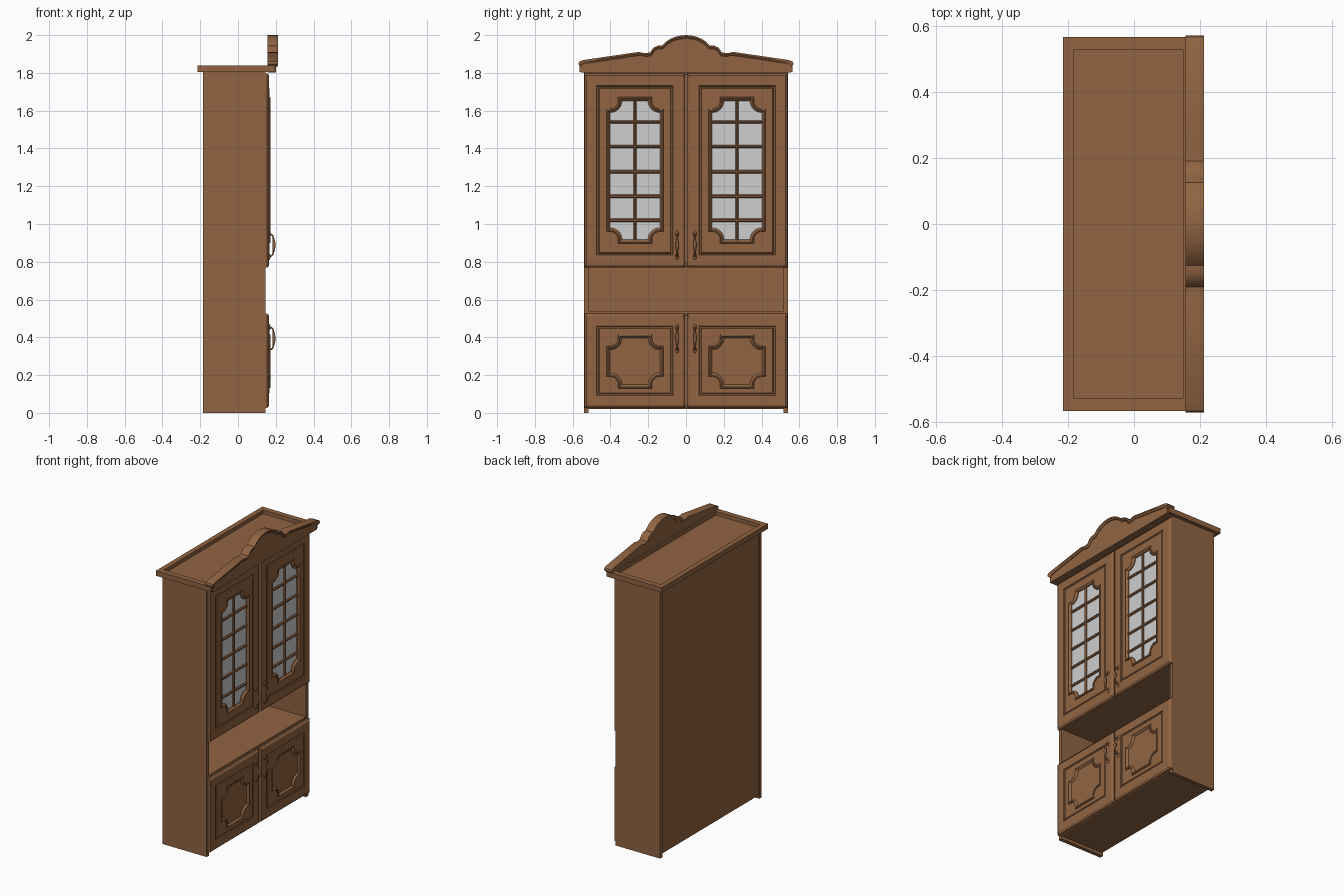
import bpy, bmesh, math

if "Cube" in bpy.data.objects:
    bpy.data.objects.remove(bpy.data.objects["Cube"])


def material(name, rgb):
    m = bpy.data.materials.new(name)
    m.diffuse_color = (*rgb, 1)
    m.use_nodes = True
    m.node_tree.nodes["Principled BSDF"].inputs["Base Color"].default_value = m.diffuse_color
    return m


WOOD = material("warm_brown_wood", (0.283, 0.127, 0.054))
GLASS = material("pale_grey_glass", (0.62, 0.62, 0.62))


def loft(name, loops, mat=WOOD, ring=False):
    """Skin equal-length closed loops; cap the ends, or join last to first."""
    bm = bmesh.new()
    rows = [[bm.verts.new(p) for p in loop] for loop in loops]
    n = len(rows[0])
    pairs = list(zip(rows, rows[1:])) + ([(rows[-1], rows[0])] if ring else [])
    for a, b in pairs:
        for i in range(n):
            j = (i + 1) % n
            bm.faces.new((a[i], a[j], b[j], b[i]))
    if not ring:
        bm.faces.new(rows[0])
        bm.faces.new(rows[-1])
    bmesh.ops.recalc_face_normals(bm, faces=bm.faces)
    me = bpy.data.meshes.new(name)
    bm.to_mesh(me)
    bm.free()
    me.materials.append(mat)
    ob = bpy.data.objects.new(name, me)
    bpy.context.collection.objects.link(ob)
    return ob


def rect_xy(x0, x1, y0, y1, z):
    return [(x0, y0, z), (x1, y0, z), (x1, y1, z), (x0, y1, z)]


def box(name, x0, x1, y0, y1, z0, z1, mat=WOOD):
    return loft(name, [rect_xy(x0, x1, y0, y1, z0), rect_xy(x0, x1, y0, y1, z1)], mat)


# Carcass panels
for side, s in (("left", -1), ("right", 1)):
    box(f"{side}_side_panel", -0.185, 0.145, *sorted((s * 0.515, s * 0.54)), 0, 1.81)
box("back_panel", -0.178, -0.168, -0.515, 0.515, 0.02, 1.81)
for name, z0, z1 in (("bottom_panel", 0.02, 0.04), ("niche_floor", 0.515, 0.54),
                     ("niche_ceiling", 0.772, 0.795), ("carcass_top", 1.79, 1.81)):
    box(name, -0.17, 0.143, -0.515, 0.515, z0, z1)

# Cornice tray with a sunken top
loft("cornice", [rect_xy(-0.215, 0.195, -0.565, 0.565, 1.806),
                 rect_xy(-0.215, 0.195, -0.565, 0.565, 1.84),
                 rect_xy(-0.182, 0.148, -0.528, 0.528, 1.84),
                 rect_xy(-0.182, 0.148, -0.528, 0.528, 1.815)])

# Scrolled pediment: moulded cap over a flat board
half = [(0.57, 1.848), (0.565, 1.86), (0.545, 1.868), (0.25, 1.911), (0.22, 1.904),
        (0.19, 1.908), (0.172, 1.934), (0.15, 1.944), (0.125, 1.946), (0.105, 1.966),
        (0.08, 1.982), (0.055, 1.992), (0.028, 1.998)]
curve = [(-y, z) for y, z in half] + [(0, 2.0)] + half[::-1]
loft("pediment_cap", [[(0.155, y, z), (0.212, y, z), (0.212, y * 0.985, z - 0.008),
                       (0.204, y * 0.97, z - 0.018), (0.155, y * 0.97, z - 0.018)]
                      for y, z in curve])
loft("pediment_board", [[(0.157, y * 0.975, z - 0.014), (0.2, y * 0.975, z - 0.014),
                         (0.2, y * 0.975, 1.802), (0.157, y * 0.975, 1.802)]
                        for y, z in curve])

ARC = 9          # points on each notched corner arc
R, STEP = 0.062, 0.02


def corner_points(kind, d):
    """Corner path as (along edge, down edge) insets from the corner."""
    if kind == "rect":
        k = (ARC + 2) // 2
        return ([(R * (1 - i / k), 0) for i in range(k)] + [(0, 0)]
                + [(0, R * (i + 1) / k) for i in range(k)])
    s = STEP - d
    rho = R - s
    arc = [(s + rho * math.cos(t), s + rho * math.sin(t))
           for t in (math.pi / 2 * i / (ARC - 1) for i in range(ARC))]
    return [(R, 0)] + arc + [(0, R)]


def outline(bounds, inset, x, kind="rect", sign=1):
    y0, y1, z0, z1 = bounds
    y0, y1, z0, z1 = y0 + inset, y1 - inset, z0 + inset, z1 - inset
    c = corner_points(kind, inset)
    pts = [(y1 - a, z1 - b) for a, b in c]
    pts += [(y1 - a, z0 + b) for a, b in c[::-1]]
    pts += [(y0 + a, z0 + b) for a, b in c]
    pts += [(y0 + a, z1 - b) for a, b in c[::-1]]
    return [(x, sign * y, z) for y, z in pts]


def door(name, sign, z0, z1, nz0, nz1, glazed):
    outer = (-0.538, -0.004, z0, z1)
    inner = (-0.421, -0.119, nz0, nz1)
    edge = [(0, 0.145), (0, 0.154), (0.004, 0.160), (0.012, 0.165),
            (0.065, 0.165), (0.068, 0.160), (0.075, 0.160), (0.079, 0.166)]
    mould = [(0, 0.166), (0.002, 0.171), (0.008, 0.173), (0.012, 0.170),
             (0.015, 0.165), (0.0199, 0.161)]
    if glazed:
        mould.append((0.0199, 0.145))
    loops = [outline(outer, d, x, "rect", sign) for d, x in edge]
    loops += [outline(inner, d, x, "notch", sign) for d, x in mould]
    loft(name, loops, ring=glazed)


def bar(name, a, b, radius=0.0095):
    """Eight-sided glazing bar, along y or z."""
    along_z = abs(a[2] - b[2]) > abs(a[1] - b[1])
    loops = []
    for x, y, z in (a, b):
        ring = []
        for i in range(8):
            t = math.pi / 4 * (i + 0.5)
            u, v = radius * math.cos(t), radius * math.sin(t)
            ring.append((x + u, y + v, z) if along_z else (x + u, y, z + v))
        loops.append(ring)
    loft(name, loops)


def handle(name, y, zc):
    # Bowed grip, thick in the middle
    path = [(-0.06, 0.164, .5), (-0.057, 0.176, .5), (-0.05, 0.184, .45),
            (-0.035, 0.188, .5), (-0.018, 0.19, .8), (0, 0.191, .95)]
    path += [(-z, x, r) for z, x, r in path[-2::-1]]
    cu = bpy.data.curves.new(name + "_grip", "CURVE")
    cu.dimensions = "3D"
    cu.bevel_depth = 0.009
    cu.bevel_resolution = 3
    cu.use_fill_caps = True
    sp = cu.splines.new("POLY")
    sp.points.add(len(path) - 1)
    for p, (z, x, r) in zip(sp.points, path):
        p.co = (x, y, zc + z, 1)
        p.radius = r
    cu.materials.append(WOOD)
    bpy.context.collection.objects.link(bpy.data.objects.new(name + "_grip", cu))
    # Oval mounting rosettes
    for end, s in (("lower", -1), ("upper", 1)):
        loops = []
        for k in range(7):
            t = math.pi * (k + 0.3) / 6.6
            loops.append([(0.165 + 0.007 * math.sin(t) * math.cos(q),
                           y + 0.009 * math.sin(t) * math.sin(q),
                           zc + s * 0.06 - 0.018 * math.cos(t))
                          for q in (math.tau * i / 12 for i in range(12))])
        loft(f"{name}_{end}_rosette", loops)


# Doors, glazing and handles, mirrored about the centre
for side, s in (("left", 1), ("right", -1)):
    door(f"{side}_glazed_door", s, 0.77, 1.797, 0.898, 1.672, True)
    door(f"{side}_lower_door", s, 0.027, 0.525, 0.130, 0.416, False)
    ya, yb = sorted((s * -0.404, s * -0.136))
    box(f"{side}_glass", 0.151, 0.156, ya, yb, 0.915, 1.655, GLASS)
    bar(f"{side}_upright_glazing_bar", (0.157, s * -0.27, 0.916), (0.157, s * -0.27, 1.654))
    for i, z in enumerate((1.02, 1.147, 1.277, 1.41, 1.54)):
        bar(f"{side}_cross_glazing_bar_{i + 1}", (0.157, ya, z), (0.157, yb, z))
    handle(f"{side}_upper_handle", s * -0.047, 0.888)
    handle(f"{side}_lower_handle", s * -0.047, 0.394)

# Smooth the mouldings, keep hard edges sharp
bpy.ops.object.select_all(action="DESELECT")
for ob in bpy.context.scene.objects:
    if ob.type == "MESH":
        ob.select_set(True)
        bpy.context.view_layer.objects.active = ob
bpy.ops.object.shade_smooth_by_angle(angle=math.radians(32))
